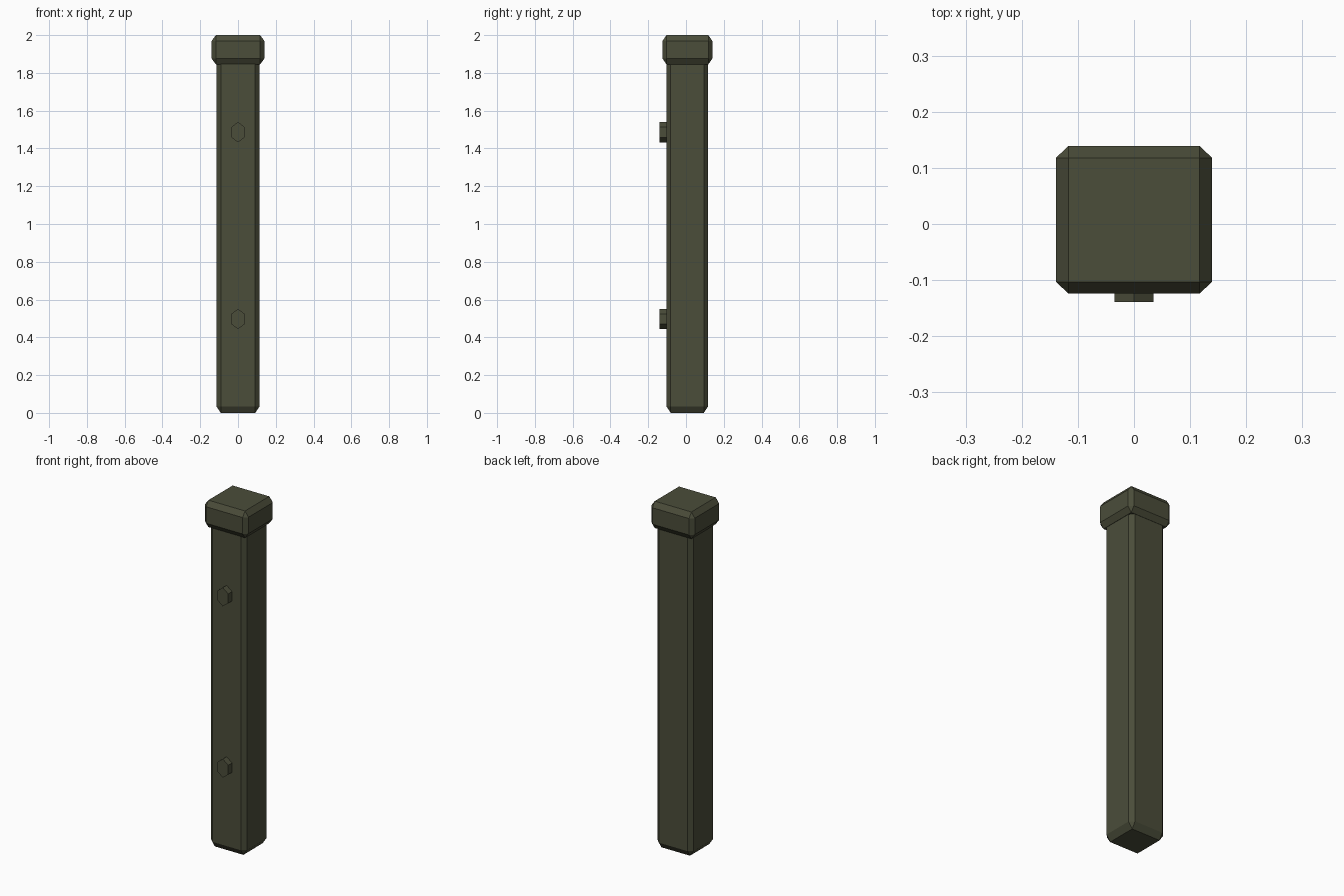
import bpy, bmesh, math
from mathutils import Vector

if "Cube" in bpy.data.objects:
    bpy.data.objects.remove(bpy.data.objects["Cube"])

olive = bpy.data.materials.new("dark_olive")
olive.diffuse_color = (0.07, 0.074, 0.042, 1)
olive.use_nodes = True
olive.node_tree.nodes["Principled BSDF"].inputs["Base Color"].default_value = olive.diffuse_color


def finish(bm, name):
    bmesh.ops.recalc_face_normals(bm, faces=bm.faces)
    me = bpy.data.meshes.new(name)
    bm.to_mesh(me)
    bm.free()
    me.materials.append(olive)
    ob = bpy.data.objects.new(name, me)
    bpy.context.collection.objects.link(ob)
    return ob


def chamfered_box(name, lo, hi, cut):
    """Box with every edge chamfered; cut gives the chamfer size per axis."""
    lo, hi, cut = Vector(lo), Vector(hi), Vector(cut)
    mid, half = (lo + hi) / 2, (hi - lo) / 2
    bm = bmesh.new()
    for sx in (-1, 1):
        for sy in (-1, 1):
            for sz in (-1, 1):
                for axis in range(3):
                    p = half - cut
                    p[axis] = half[axis]
                    bm.verts.new(mid + Vector((sx * p.x, sy * p.y, sz * p.z)))
    hull = bmesh.ops.convex_hull(bm, input=bm.verts)
    bmesh.ops.dissolve_limit(bm, angle_limit=0.01, verts=bm.verts, edges=bm.edges)
    return finish(bm, name)


def bolt(name, z):
    """Stretched hexagonal bolt head on the front face."""
    bm = bmesh.new()
    ring = [bm.verts.new((0.035 * math.sin(a) / math.sin(math.pi / 3), -0.139,
                          z + 0.054 * math.cos(a)))
            for a in (i * math.pi / 3 for i in range(6))]
    face = bm.faces.new(ring)
    ext = bmesh.ops.extrude_face_region(bm, geom=[face], use_keep_orig=True)
    verts = [g for g in ext["geom"] if isinstance(g, bmesh.types.BMVert)]
    bmesh.ops.translate(bm, verts=verts, vec=(0, 0.06, 0))
    return finish(bm, name)


# Post shaft and its wider cap
chamfered_box("post", (-0.115, -0.104, 0), (0.115, 0.117, 1.93), (0.024, 0.023, 0.035))
chamfered_box("cap", (-0.139, -0.124, 1.845), (0.139, 0.139, 2.0), (0.022, 0.021, 0.03))

# Two bolt heads
bolt("lower_bolt", 0.497)
bolt("upper_bolt", 1.486)
